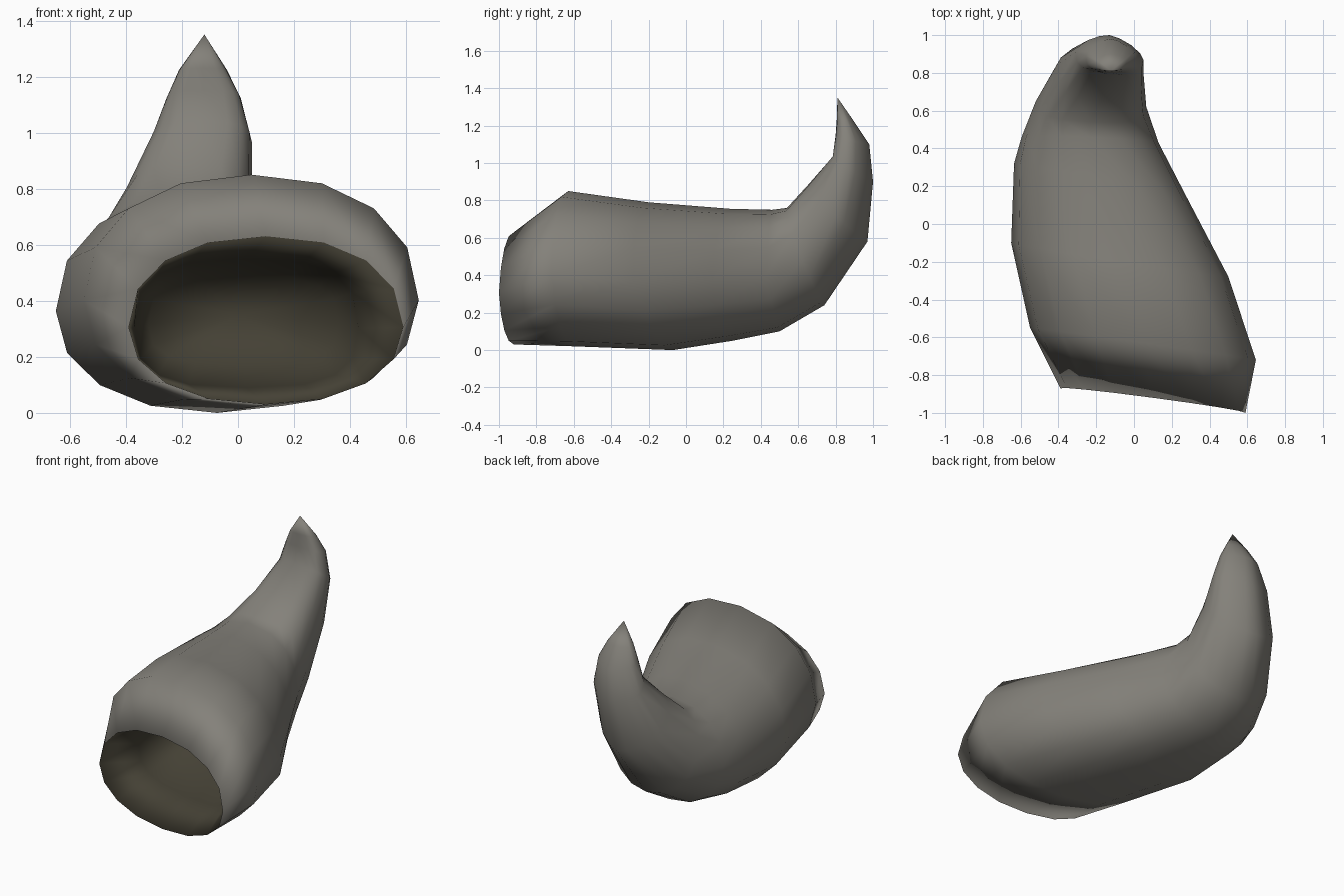
import bpy, bmesh, math
from mathutils import Vector

if "Cube" in bpy.data.objects:
    bpy.data.objects.remove(bpy.data.objects["Cube"])

SIDES = 16

# Each section: left x,y, right x,y, top y,z, bottom y,z
outer = [
    (-0.39, -0.87, 0.59, -1.00, -0.92, 0.63, -0.92, 0.03),
    (-0.55, -0.55, 0.645, -0.72, -0.63, 0.85, -0.60, 0.02),
    (-0.65, -0.10, 0.50, -0.28, -0.20, 0.79, -0.07, 0.00),
    (-0.635, 0.32, 0.28, 0.14, 0.24, 0.755, 0.25, 0.05),
    (-0.595, 0.46, 0.13, 0.43, 0.46, 0.75, 0.50, 0.10),
    (-0.52, 0.65, 0.065, 0.62, 0.54, 0.76, 0.74, 0.24),
    (-0.41, 0.84, 0.05, 0.80, 0.65, 0.88, 0.97, 0.58),
    (-0.31, 0.91, 0.05, 0.87, 0.79, 1.04, 1.00, 0.90),
    (-0.255, 0.89, 0.01, 0.88, 0.80, 1.15, 0.98, 1.10),
    (-0.21, 0.86, -0.04, 0.86, 0.806, 1.23, 0.90, 1.22),
]
inner = [
    (-0.37, -0.50, 0.43, -0.65, -0.57, 0.55, -0.57, 0.09),
    (-0.32, -0.12, 0.36, -0.28, -0.18, 0.49, -0.18, 0.17),
]


def spow(v, e):
    return math.copysign(abs(v) ** e, v)


def ring(bm, s, e_top=0.9, e_low=0.92):
    xl, yl, xr, yr, yt, zt, yb, zb = s
    zc = zt * 0.46 + zb * 0.54
    left, right = Vector((xl, yl, zc)), Vector((xr, yr, zc))
    c, half = (left + right) / 2, (right - left) / 2
    top = Vector((c.x, yt, zt)) - c
    bottom = Vector((c.x, yb, zb)) - c
    verts = []
    for i in range(SIDES):
        # quarter offset puts a vertex at the very top
        a = math.pi / 2 + math.tau * i / SIDES
        e = e_top if math.sin(a) > 0 else e_low
        sn = spow(math.sin(a), e)
        up = top * sn if sn > 0 else bottom * -sn
        verts.append(bm.verts.new(c + half * spow(math.cos(a), e) + up))
    return verts


def bridge(bm, a, b, mat):
    for i in range(SIDES):
        j = (i + 1) % SIDES
        bm.faces.new((a[i], a[j], b[j], b[i])).material_index = mat


def close(bm, r, point, mat):
    tip = bm.verts.new(point)
    for i in range(SIDES):
        bm.faces.new((r[i], r[(i + 1) % SIDES], tip)).material_index = mat


bm = bmesh.new()
# Outer skin from mouth to upturned tip (tip has a flat front, pointed back)
skin = [ring(bm, s) if k < 5 else ring(bm, s, 0.68, 1.0 if k == 5 else 1.3)
        for k, s in enumerate(outer)]
for a, b in zip(skin, skin[1:]):
    bridge(bm, a, b, 0)
close(bm, skin[-1], (-0.12, 0.81, 1.35), 0)

# Hollow mouth narrowing back from the lip
cavity = [skin[0]] + [ring(bm, s, 0.7, 0.7) for s in inner]
for a, b in zip(cavity, cavity[1:]):
    bridge(bm, a, b, 1)
close(bm, cavity[-1], (0.0, -0.10, 0.35), 1)

bmesh.ops.recalc_face_normals(bm, faces=bm.faces)
mesh = bpy.data.meshes.new("curved_hollow_horn")
bm.to_mesh(mesh)
bm.free()

# Warm grey outside, dark olive inside
for name, col in (("outer_grey", (0.23, 0.22, 0.195, 1)), ("inner_olive", (0.058, 0.052, 0.035, 1))):
    m = bpy.data.materials.new(name)
    m.diffuse_color = col
    m.use_nodes = True
    m.node_tree.nodes["Principled BSDF"].inputs["Base Color"].default_value = m.diffuse_color
    mesh.materials.append(m)

for p in mesh.polygons:
    p.use_smooth = True
horn = bpy.data.objects.new("curved_hollow_horn", mesh)
bpy.context.collection.objects.link(horn)
